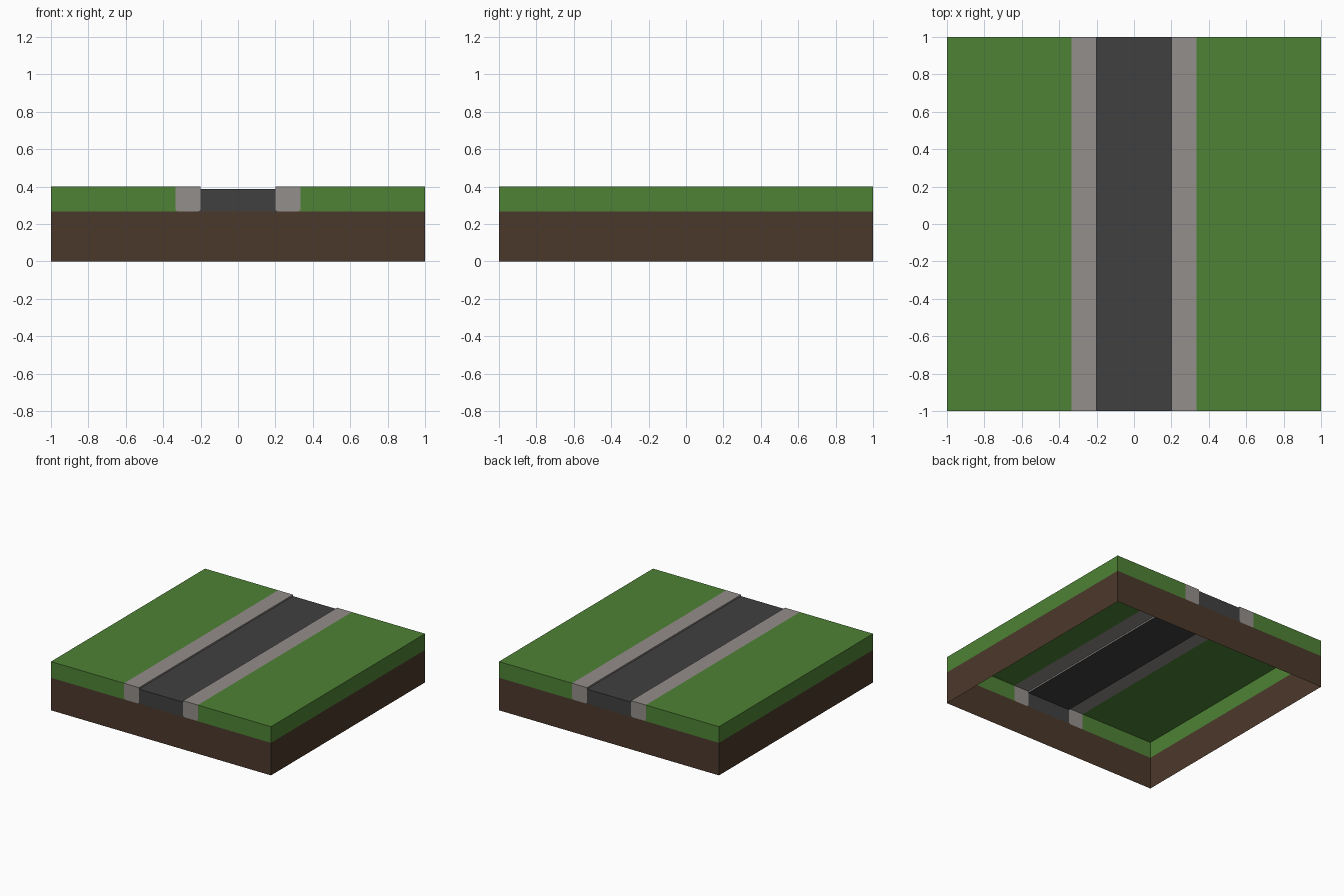
import bpy, math
from mathutils import Vector

if "Cube" in bpy.data.objects:
    bpy.data.objects.remove(bpy.data.objects["Cube"])


def material(name, rgb):
    m = bpy.data.materials.new(name)
    lin = [((c / 255 + 0.055) / 1.055) ** 2.4 for c in rgb]
    m.diffuse_color = (*lin, 1)
    m.use_nodes = True
    m.node_tree.nodes["Principled BSDF"].inputs["Base Color"].default_value = m.diffuse_color
    return m


GRASS = material("grass green", (78, 130, 53))
EARTH = material("earth brown", (75, 56, 43))
STONE = material("kerb grey", (148, 142, 139))
ASPHALT = material("asphalt grey", (64, 64, 64))

BASE, TOP, ROAD = 0.267, 0.4, 0.388
IN, OUT, R = 0.2, 0.335, 0.016


def sheet(name, mat, polys):
    """Open shell from (points, outward direction) pairs."""
    verts, faces = [], []
    for pts, out in polys:
        pts = [Vector(p) for p in pts]
        normal = sum((pts[i].cross(pts[(i + 1) % len(pts)]) for i in range(len(pts))), Vector())
        if normal.dot(Vector(out)) < 0:
            pts.reverse()
        faces.append(range(len(verts), len(verts) + len(pts)))
        verts += pts
    me = bpy.data.meshes.new(name)
    me.from_pydata(verts, [], [list(f) for f in faces])
    me.materials.append(mat)
    ob = bpy.data.objects.new(name, me)
    bpy.context.collection.objects.link(ob)


def ends(profile):
    """The same profile as a front and a back face."""
    return [([(x, y, z) for x, z in profile], (0, y, 0)) for y in (-1, 1)]


def strip(a, b, out):
    """Band along y between two (x, z) points."""
    return ([(a[0], -1, a[1]), (b[0], -1, b[1]), (b[0], 1, b[1]), (a[0], 1, a[1])], out)


def arc(cx, a0, a1):
    """Rounded lower corner of a kerb."""
    return [(cx + R * math.cos(math.radians(a0 + (a1 - a0) * i / 3)),
             BASE + R + R * math.sin(math.radians(a0 + (a1 - a0) * i / 3))) for i in range(4)]


inner = arc(IN + R, 180, 270)     # down the road side
outer = arc(OUT - R, 270, 360)    # up the grass side

for s, side in ((-1, "left"), (1, "right")):
    def flip(pts):
        return [(s * x, z) for x, z in pts]

    # kerb: rounded end faces, flat top, step down to the road
    sheet(side + "_kerb", STONE,
          ends(flip([(IN, TOP)] + inner + outer + [(OUT, TOP)])) +
          [strip((s * IN, TOP), (s * OUT, TOP), (0, 0, 1)),
           strip((s * IN, TOP), (s * IN, ROAD), (-s, 0, 0))])

    # grass: end faces fitted round the kerb, top and outer side
    sheet(side + "_grass", GRASS,
          ends(flip(outer + [(OUT, TOP), (1, TOP), (1, BASE)])) +
          [strip((s * OUT, TOP), (s, TOP), (0, 0, 1)),
           strip((s, TOP), (s, BASE), (s, 0, 0))])

# road surface between the kerbs
left = [(-x, z) for x, z in inner]
sheet("road", ASPHALT,
      ends([(IN, ROAD)] + inner + left[::-1] + [(-IN, ROAD)]) +
      [strip((-IN, ROAD), (IN, ROAD), (0, 0, 1))])

# earth skirt, open underneath
sheet("earth_skirt", EARTH,
      ends([(-1, 0), (1, 0), (1, BASE), (-1, BASE)]) +
      [strip((s, 0), (s, BASE), (s, 0, 0)) for s in (-1, 1)])
